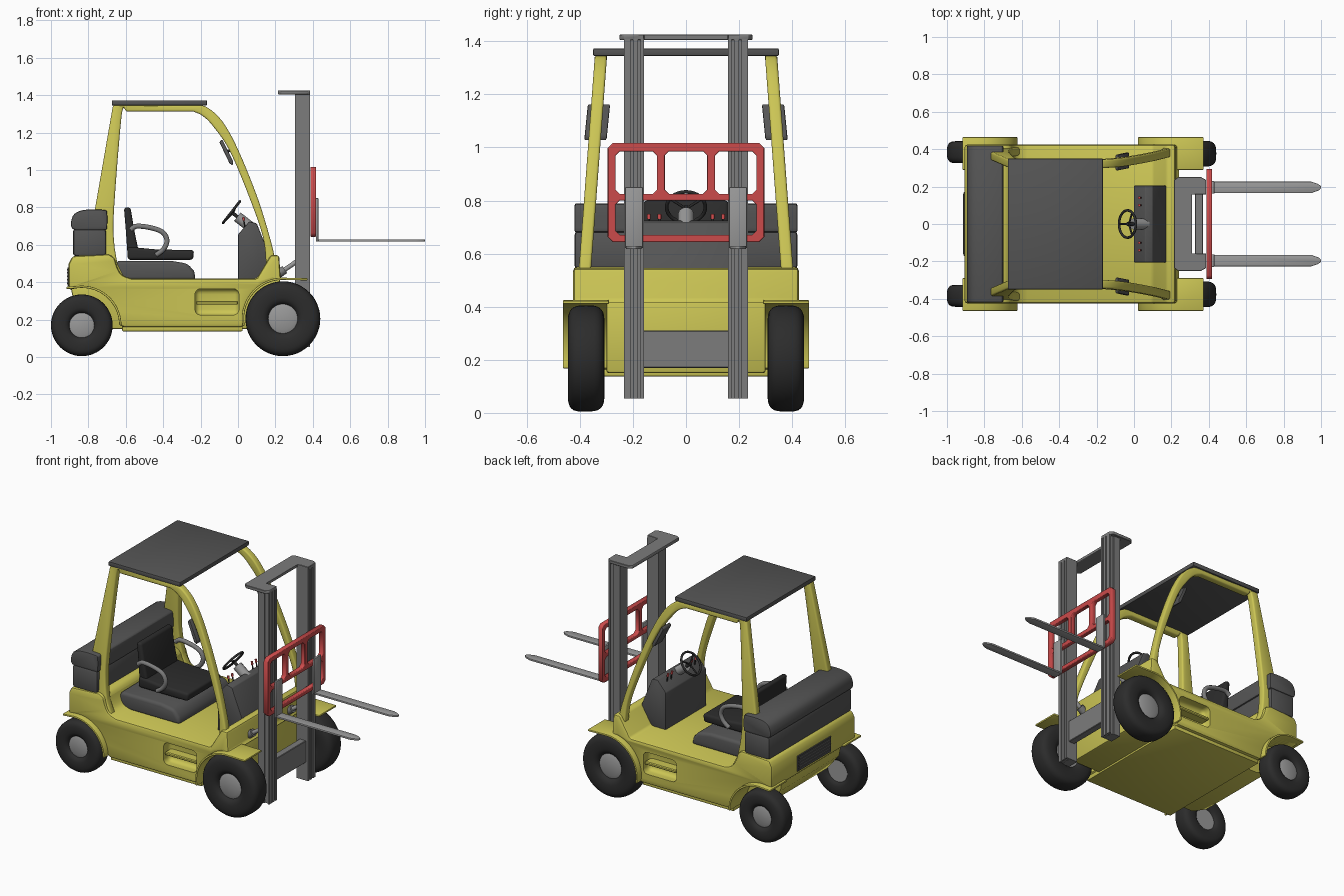
import bpy, bmesh, math
from mathutils import Vector

if "Cube" in bpy.data.objects:
    bpy.data.objects.remove(bpy.data.objects["Cube"])

def mat(name, c):
    m = bpy.data.materials.new(name)
    m.diffuse_color = (*c, 1)
    m.use_nodes = True
    m.node_tree.nodes["Principled BSDF"].inputs["Base Color"].default_value = m.diffuse_color
    return m

YELLOW = mat("yellow_paint", (0.6, 0.56, 0.09))
RED = mat("red_paint", (0.6, 0.07, 0.07))
BLACK = mat("black_rubber", (0.025, 0.025, 0.025))
DARK = mat("dark_grey", (0.09, 0.09, 0.09))
STEEL = mat("steel", (0.2, 0.2, 0.2))
LIGHT = mat("light_steel", (0.32, 0.32, 0.32))

def smooth(o):
    bpy.ops.object.select_all(action='DESELECT')
    o.select_set(True)
    bpy.context.view_layer.objects.active = o
    bpy.ops.object.shade_smooth_by_angle(angle=math.radians(35))

def finish(name, bm, m, bevel=0, segs=2, mirror=False):
    bmesh.ops.recalc_face_normals(bm, faces=bm.faces)
    if bevel:
        es = [e for e in bm.edges if e.calc_face_angle(0) > 0.6]
        bmesh.ops.bevel(bm, geom=es, offset=bevel, segments=segs, profile=0.5, affect='EDGES')
    me = bpy.data.meshes.new(name)
    bm.to_mesh(me)
    bm.free()
    o = bpy.data.objects.new(name, me)
    bpy.context.collection.objects.link(o)
    me.materials.append(m)
    smooth(o)
    if mirror:
        md = o.modifiers.new("mirror", 'MIRROR')
        md.use_axis = (False, True, False)
    return o

def extrude(name, pts, t0, t1, m, axis='y', bevel=0, segs=2, mirror=False, shear=None):
    """Extrude a 2D outline along an axis; shear(z) shifts y."""
    to3 = {'y': lambda a, b, t: (a, t + (shear(b) if shear else 0), b),
           'x': lambda a, b, t: (t, a, b), 'z': lambda a, b, t: (a, b, t)}[axis]
    bm = bmesh.new()
    r0 = [bm.verts.new(to3(a, b, t0)) for a, b in pts]
    r1 = [bm.verts.new(to3(a, b, t1)) for a, b in pts]
    bm.faces.new(r0)
    bm.faces.new(r1[::-1])
    n = len(pts)
    for i in range(n):
        j = (i + 1) % n
        bm.faces.new((r0[i], r1[i], r1[j], r0[j]))
    return finish(name, bm, m, bevel, segs, mirror)

def box(name, x, y, z, m, bevel=0, segs=2, mirror=False):
    return extrude(name, [(x[0], z[0]), (x[1], z[0]), (x[1], z[1]), (x[0], z[1])],
                   y[0], y[1], m, 'y', bevel, segs, mirror)

def spline(pts, n=5):
    """Catmull-Rom points through an open path."""
    p = [Vector(pts[0])] + [Vector(q) for q in pts] + [Vector(pts[-1])]
    out = []
    for i in range(1, len(p) - 2):
        a, b, c, d = p[i-1:i+3]
        for k in range(n):
            t = k / n
            out.append(tuple(0.5 * (2*b + (c-a)*t + (2*a-5*b+4*c-d)*t*t + (3*b-a-3*c+d)*t**3)))
    return out + [tuple(pts[-1])]

def arc(cx, cz, r, a0, a1, n=14):
    return [(cx + r*math.cos(math.radians(a0 + (a1-a0)*i/n)),
             cz + r*math.sin(math.radians(a0 + (a1-a0)*i/n))) for i in range(n + 1)]

def tube(name, pts, r, m, cyclic=False, mirror=False):
    cu = bpy.data.curves.new(name, 'CURVE')
    cu.dimensions = '3D'
    cu.bevel_depth, cu.bevel_resolution, cu.use_fill_caps = r, 3, True
    s = cu.splines.new('POLY')
    s.points.add(len(pts) - 1)
    for q, p in zip(s.points, pts):
        q.co = (*p, 1)
    s.use_cyclic_u = cyclic
    s.use_smooth = True
    cu.materials.append(m)
    o = bpy.data.objects.new(name, cu)
    bpy.context.collection.objects.link(o)
    if mirror:
        md = o.modifiers.new("mirror", 'MIRROR')
        md.use_axis = (False, True, False)
    return o

def lathe(name, prof, cx, cz, m):
    """Spin a (radius, y) profile about a wheel axle; mirrored to both sides."""
    bm = bmesh.new()
    vs = [bm.verts.new((cx + r, y, cz)) for r, y in prof]
    es = [bm.edges.new(e) for e in zip(vs, vs[1:])]
    bmesh.ops.spin(bm, geom=vs + es, cent=(cx, 0, cz), axis=(0, 1, 0), angle=math.tau, steps=48, use_merge=True)
    bmesh.ops.remove_doubles(bm, verts=bm.verts, dist=1e-5)
    return finish(name, bm, m, mirror=True)

# wheels
for nm, cx, cz, R, hub, yc, hw in (("front", 0.24, 0.205, 0.2, 0.073, 0.376, 0.069),
                                   ("rear", -0.835, 0.17, 0.165, 0.062, 0.384, 0.059)):
    prof, mid = [], (R + hub) / 2
    for i in range(25):
        a = math.tau * i / 24
        c, s = math.cos(a), math.sin(a)
        prof.append((mid + (R - mid) * math.copysign(abs(c)**0.7, c), yc + hw * math.copysign(abs(s)**0.6, s)))
    lathe(nm + "_tyre", prof, cx, cz, BLACK)
    lathe(nm + "_hub", [(0, yc - hw*0.7), (hub + 0.01, yc - hw*0.7), (hub + 0.01, yc + hw*0.6),
                        (hub*0.8, yc + hw*0.75), (0, yc + hw*0.75)], cx, cz, LIGHT)

# main body with wheel arches
body_pts = ([(-0.905, 0.36), (-0.905, 0.5), (-0.885, 0.54), (-0.69, 0.55)]
            + spline([(-0.66, 0.53), (-0.645, 0.48), (-0.62, 0.44), (-0.57, 0.42)], 3)
            + [(0.1, 0.42), (0.175, 0.545), (0.22, 0.545), (0.228, 0.42)]
            + arc(0.24, 0.205, 0.213, 92, 190) + [(0.02, 0.16), (-0.62, 0.16)]
            + arc(-0.835, 0.17, 0.2, 5, 108))
body = extrude("body", body_pts, -0.425, 0.425, YELLOW, bevel=0.014)
cutter = box("step_cutter", (-0.23, 0.005), (0.36, 0.5), (0.225, 0.365), YELLOW, 0.03, 4, True)
cutter.hide_render = True
bo = body.modifiers.new("recess", 'BOOLEAN')
bo.operation, bo.object, bo.solver = 'DIFFERENCE', cutter, 'EXACT'
bpy.context.view_layer.objects.active = body
bpy.ops.object.modifier_apply(modifier="recess")
bpy.data.objects.remove(cutter)
smooth(body)
box("side_step", (-0.225, 0), (0.35, 0.42), (0.28, 0.3), YELLOW, 0.005, 1, True)

# chassis between the wheels
extrude("chassis", [(-0.9, 0.4), (-0.88, 0.3), (-0.8, 0.2), (-0.7, 0.15), (0.22, 0.15), (0.225, 0.42), (-0.6, 0.41)],
        -0.3, 0.3, YELLOW, bevel=0.01)
box("under_plate", (-0.62, 0.025), (-0.405, 0.405), (0.138, 0.17), YELLOW, 0.006)
box("rear_grille", (-0.911, -0.89), (-0.17, 0.17), (0.38, 0.48), DARK, 0.003, 1)
for i in range(5):
    box("grille_slat", (-0.915, -0.905), (-0.16, 0.16), (0.392 + i*0.018, 0.4 + i*0.018), DARK)

# fenders
def fender(name, outer, inner):
    extrude(name, outer + inner[::-1], 0.29, 0.464, YELLOW, bevel=0.004, mirror=True)
fender("front_fender", [(0.372, 0.422)] + arc(0.24, 0.205, 0.22, 85, 190),
       [(0.372, 0.41)] + arc(0.24, 0.205, 0.208, 85, 190))
fender("rear_fender", [(-0.918, 0.376)] + arc(-0.835, 0.17, 0.212, 98, 0),
       [(-0.918, 0.364)] + arc(-0.835, 0.17, 0.2, 98, 0))

# overhead guard side frames
outer = (spline([(0.2, 0.5), (0.18, 0.604), (0.107, 0.845), (0.0, 1.11), (-0.085, 1.262), (-0.165, 1.335), (-0.22, 1.348)])
         + [(-0.668, 1.348), (-0.765, 0.79), (-0.8, 0.5)])
inner = ([(-0.6, 0.41)] + spline([(-0.645, 0.5), (-0.663, 0.62), (-0.663, 0.79), (-0.622, 1.295), (-0.6, 1.313)], 4)
         + spline([(-0.24, 1.313), (-0.19, 1.29), (-0.134, 1.235), (-0.043, 1.1), (0.064, 0.845), (0.134, 0.64), (0.15, 0.5)]))
extrude("guard_frame", outer + inner, -0.023, 0.023, YELLOW, bevel=0.01, segs=3, mirror=True,
        shear=lambda z: 0.38 - (z - 0.55) * 0.075)
box("roof", (-0.674, -0.166), (-0.35, 0.35), (1.345, 1.373), DARK, 0.005)

# rear counterweight cover
box("counterweight_lower", (-0.882, -0.705), (-0.42, 0.42), (0.54, 0.685), DARK, 0.015)
extrude("counterweight_upper", spline([(-0.7, 0.68), (-0.7, 0.77), (-0.72, 0.787), (-0.82, 0.787), (-0.875, 0.765),
        (-0.893, 0.72), (-0.888, 0.69), (-0.87, 0.68)], 4), -0.42, 0.42, DARK, bevel=0.008)

# seat and its base
extrude("seat_base", [(-0.66, 0.41), (-0.65, 0.515), (-0.36, 0.515), (-0.27, 0.5), (-0.235, 0.46), (-0.225, 0.41)],
        -0.27, 0.27, DARK, bevel=0.02, segs=3)
extrude("seat_cushion", [(-0.59, 0.52), (-0.24, 0.52), (-0.235, 0.572), (-0.43, 0.575), (-0.59, 0.59)],
        -0.17, 0.17, BLACK, bevel=0.015, segs=3)
extrude("seat_back", [(-0.59, 0.54), (-0.53, 0.56), (-0.555, 0.68), (-0.575, 0.8), (-0.61, 0.8), (-0.6, 0.68)],
        -0.16, 0.16, BLACK, bevel=0.014, segs=3)
tube("armrest", [(x, 0.19, z) for x, z in spline([(-0.575, 0.68), (-0.54, 0.7), (-0.46, 0.69), (-0.4, 0.665),
     (-0.38, 0.62), (-0.4, 0.575), (-0.44, 0.545)])], 0.014, STEEL, mirror=True)

# console, steering and levers
extrude("console", [(0, 0.41), (0, 0.655), (0.06, 0.725), (0.1, 0.715), (0.175, 0.53), (0.12, 0.41)],
        -0.205, 0.205, DARK, bevel=0.005)
ax = Vector((-0.64, 0, 0.5)).normalized()
up = Vector((0.5, 0, 0.64)).normalized()
side = Vector((0, 1, 0))
c = Vector((-0.035, 0, 0.775))
ring = [c + 0.073 * (math.cos(a) * up + math.sin(a) * side) for a in (math.tau*i/32 for i in range(32))]
tube("steering_wheel", ring, 0.007, BLACK, cyclic=True)
for i in (5, 16, 27):
    tube("steering_spoke", [c - ax*0.01, ring[i]], 0.005, BLACK)
tube("steering_shaft", [c, c - ax*0.08], 0.01, BLACK)
tube("steering_column", [c - ax*0.04, c - ax*0.14], 0.03, LIGHT)
for y in (0.1, 0.14):
    tube("lever", [(0.04, y, 0.68), (0.03, y, 0.735)], 0.004, BLACK, mirror=True)
    tube("lever_knob", [(0.031, y, 0.73), (0.028, y, 0.748)], 0.007, RED, mirror=True)

# mirrors on the front pillars
extrude("mirror_housing", [(-0.1, 1.15), (-0.085, 1.165), (-0.025, 1.045), (-0.028, 1.025), (-0.045, 1.035)],
        -0.042, 0.042, DARK, bevel=0.006, mirror=True, shear=lambda z: 0.335 - (z - 1.09)*0.1)
tube("mirror_arm", [(-0.06, 0.34, 1.1), (-0.015, 0.34, 1.11)], 0.008, BLACK, mirror=True)

# mast rails with grooves, top plate, crossbar, tilt cylinders
g = [(0.305, 0.158)]
for y0, y1 in ((0.158, 0.172), (0.181, 0.2), (0.209, 0.234)):
    g += [(0.362, y0), (0.386, y0), (0.386, y1), (0.362, y1)]
extrude("mast_rail", g[:1] + g[2:-1] + [(0.375, 0.234), (0.375, 0.226), (0.35, 0.226), (0.35, 0.234), (0.305, 0.234)],
        0.055, 1.41, STEEL, 'z', mirror=True)
half = [(0.386, 0.158), (0.386, 0.235), (0.36, 0.25), (0.235, 0.25), (0.214, 0.235)]
inn = [(0.386, 0.158), (0.32, 0.158)]
plate = half + [(x, -y) for x, y in half[::-1]] + [(0.31, -0.158), (0.31, 0.158)]
extrude("mast_top_plate", plate, 1.405, 1.425, STEEL, 'z', bevel=0.002, segs=1)
box("mast_crossbar", (0.325, 0.37), (-0.165, 0.165), (0.17, 0.31), STEEL, 0.003, 1)
tube("tilt_cylinder", [(0.18, 0.2, 0.42), (0.25, 0.2, 0.468)], 0.024, STEEL, mirror=True)
tube("tilt_rod", [(0.24, 0.2, 0.461), (0.32, 0.2, 0.515)], 0.013, LIGHT, mirror=True)

# fork carriage: filled 2D outline with openings
cu = bpy.data.curves.new("fork_carriage", 'CURVE')
cu.dimensions, cu.fill_mode = '2D', 'BOTH'
cu.extrude, cu.bevel_depth, cu.bevel_resolution = 0.011, 0.004, 1
for y0, y1, z0, z1 in ((-0.291, 0.291, 0.647, 1.013), (-0.269, -0.106, 0.821, 0.989), (-0.084, 0.084, 0.821, 0.989),
                       (0.106, 0.269, 0.821, 0.989), (-0.269, 0.269, 0.666, 0.804)):
    k = 0.018
    s = cu.splines.new('POLY')
    s.points.add(7)
    for q, p in zip(s.points, ((y0+k, z0), (y1-k, z0), (y1, z0+k), (y1, z1-k), (y1-k, z1), (y0+k, z1), (y0, z1-k), (y0, z0+k))):
        q.co = (*p, 0, 1)
    s.use_cyclic_u = True
cu.materials.append(RED)
car = bpy.data.objects.new("fork_carriage", cu)
bpy.context.collection.objects.link(car)
car.rotation_euler = (math.pi/2, 0, math.pi/2)
car.location.x = 0.402

# forks: upright shank and tapered tine
box("fork_shank", (0.416, 0.43), (0.162, 0.23), (0.62, 0.85), LIGHT, 0.004, 2, True)
extrude("fork_tine", [(0.418, 0.166), (0.95, 0.166), (0.985, 0.178), (1.0, 0.19), (1.0, 0.202), (0.985, 0.214), (0.95, 0.226), (0.418, 0.226)],
        0.617, 0.629, LIGHT, 'z', bevel=0.003, mirror=True)
